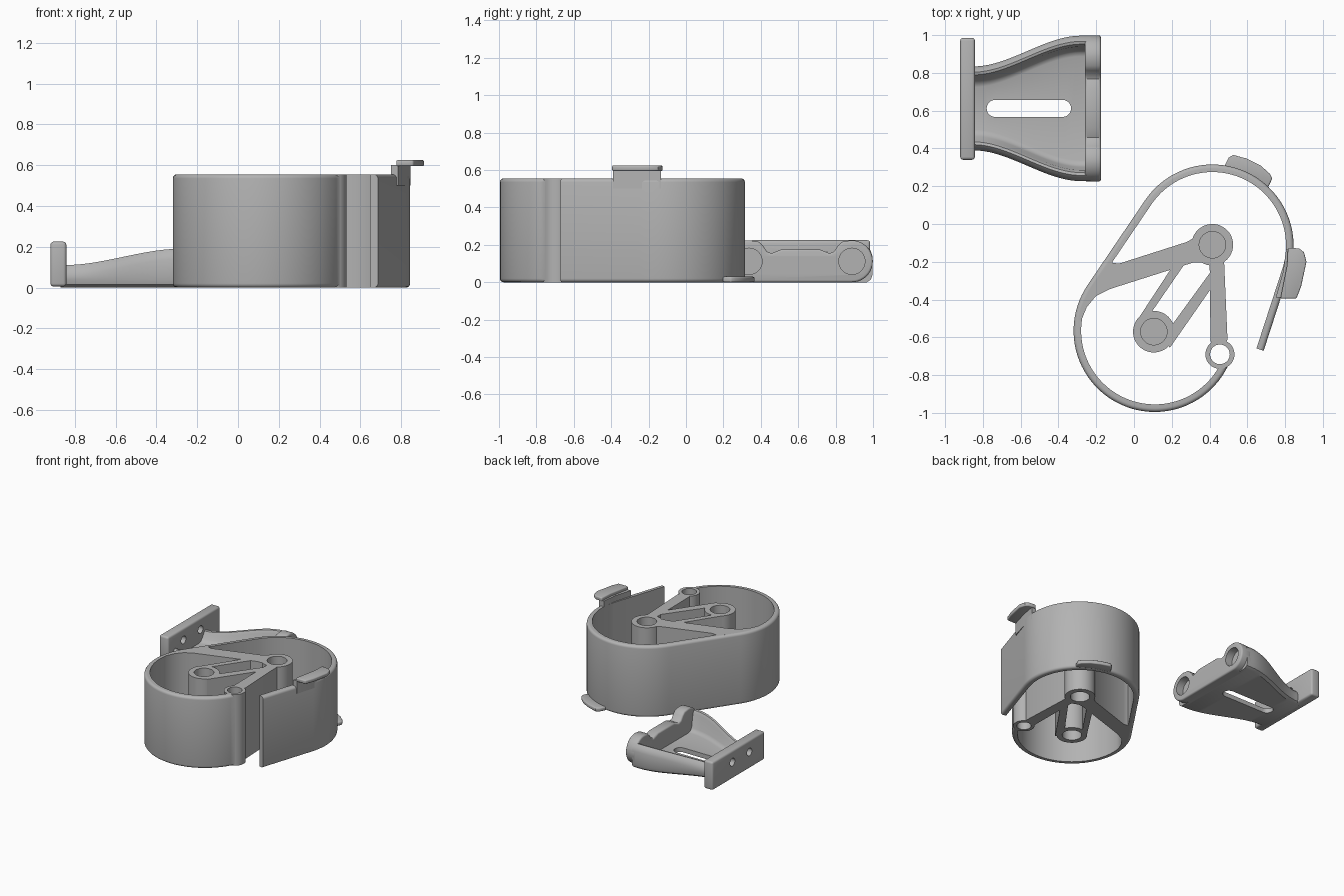
import bpy, bmesh, math
from mathutils import Vector

cube = bpy.data.objects.get("Cube")
if cube:
    bpy.data.objects.remove(cube, do_unlink=True)

grey = bpy.data.materials.new("plain grey")
grey.use_nodes = True
COLOUR = (0.45, 0.45, 0.45, 1)
grey.diffuse_color = COLOUR
grey.node_tree.nodes["Principled BSDF"].inputs["Base Color"].default_value = COLOUR


def finish(name, bm):
    bmesh.ops.recalc_face_normals(bm, faces=bm.faces)
    mesh = bpy.data.meshes.new(name)
    bm.to_mesh(mesh)
    bm.free()
    mesh.materials.append(grey)
    obj = bpy.data.objects.new(name, mesh)
    bpy.context.collection.objects.link(obj)
    return obj


def loft(name, rings):
    """Skin a list of equal closed rings and cap both ends."""
    bm = bmesh.new()
    rows = [[bm.verts.new(p) for p in ring] for ring in rings]
    n = len(rows[0])
    for a, b in zip(rows, rows[1:]):
        for i in range(n):
            bm.faces.new((a[i], a[(i + 1) % n], b[(i + 1) % n], b[i]))
    bm.faces.new(rows[0])
    bm.faces.new(rows[-1])
    return finish(name, bm)


def prism(name, outline, low, high, along_x=False):
    """Extrude an outline along z, or a (y, z) outline along x."""
    place = (lambda p, d: (d, *p)) if along_x else (lambda p, d: (*p, d))
    return loft(name, [[place(p, d) for p in outline] for d in (low, high)])


def arc(c, r, start, end, steps=40):
    angles = [math.radians(start + (end - start) * i / steps) for i in range(steps + 1)]
    return [(c[0] + r * math.cos(a), c[1] + r * math.sin(a)) for a in angles]


def disc(c, r):
    return arc(c, r, 0, 360, 48)[:-1]


def apply(obj, mod):
    bpy.context.view_layer.objects.active = obj
    bpy.ops.object.modifier_apply(modifier=mod.name)


def combine(obj, parts, operation):
    for part in parts:
        mod = obj.modifiers.new("combine", 'BOOLEAN')
        mod.operation, mod.solver, mod.object = operation, 'EXACT', part
        apply(obj, mod)
        bpy.data.objects.remove(part, do_unlink=True)


def bevel(obj, width):
    mod = obj.modifiers.new("bevel", 'BEVEL')
    mod.width, mod.segments, mod.limit_method = width, 3, 'ANGLE'
    mod.angle_limit = math.radians(50)
    apply(obj, mod)


def smooth(obj):
    bpy.ops.object.select_all(action='DESELECT')
    obj.select_set(True)
    bpy.context.view_layer.objects.active = obj
    bpy.ops.object.shade_smooth_by_angle(angle=math.radians(35))


# ---- Housing: curved wall with a rounded outer rim, ending in a straight flap
H = 0.555
LOWER, UPPER, RING = (0.11, -0.565), (0.415, -0.115), (0.455, -0.69)
R, THICK, FILLET = 0.43, 0.04, 0.02
path = [(LOWER, a) for a in range(-22, -215, -4)] + [(UPPER, a) for a in range(146, -19, -4)]
section = [(R - THICK, 0)]
section += arc((R - FILLET, FILLET), FILLET, -90, 0, 4)
section += arc((R - FILLET, H - FILLET), FILLET, 0, 90, 4)
section += [(R - THICK, H)]
rings = []
for c, a in path:
    d = Vector((math.cos(math.radians(a)), math.sin(math.radians(a)), 0))
    rings.append([Vector((c[0], c[1], z)) + d * r for r, z in section])
tangent = Vector((d.y, -d.x, 0))
rings.append([p + tangent * 0.445 for p in rings[-1]])
housing = loft("housing", rings)

# Arms, ribs, bosses and pivot ring inside the wall
BOSSES = [(0.415, -0.11), (0.105, -0.57)]
wide_arm = [(0.4, -0.03), (0.34, -0.06), (0.28, -0.095), (-0.08, -0.21), (-0.115, -0.205),
            (-0.115, -0.185), (-0.09, -0.13), (-0.22, -0.32), (-0.28, -0.44),
            (-0.295, -0.5), (-0.275, -0.5), (-0.25, -0.44), (-0.2, -0.38),
            (-0.13, -0.345), (0.31, -0.205), (0.4, -0.2)]
pivot_arm = [(0.4, -0.15), (0.405, -0.62), (0.43, -0.65), (0.48, -0.65), (0.495, -0.61), (0.475, -0.15)]
left_rib = [(0.03, -0.49), (0.22, -0.2), (0.29, -0.18), (0.07, -0.5)]
right_rib = [(0.19, -0.55), (0.43, -0.22), (0.43, -0.31), (0.19, -0.655), (0.15, -0.6)]
outlines = [wide_arm, pivot_arm, left_rib, right_rib, disc(RING, 0.077)]
outlines += [disc(c, 0.11) for c in BOSSES]
combine(housing, [prism("web", o, 0, H) for o in outlines], 'UNION')
cutters = [prism("pivot_hole", disc(RING, 0.052), -0.1, 1)]
for c in BOSSES:
    cutters += [prism("recess", disc(c, 0.07), lo, hi) for lo, hi in ((-0.1, 0.12), (H - 0.12, 1))]
combine(housing, cutters, 'DIFFERENCE')

# Latch tabs: raised one on the flap, low one at the back
raised = [(0.775, -0.395), (0.86, -0.395), (0.885, -0.33), (0.913, -0.2), (0.9, -0.15),
          (0.875, -0.13), (0.815, -0.125), (0.81, -0.22)]
low = [(0.475, 0.3), (0.5, 0.35), (0.525, 0.366), (0.6, 0.345), (0.67, 0.31),
       (0.72, 0.265), (0.732, 0.24), (0.71, 0.195), (0.6, 0.26)]
riser = [(0.75, -0.39), (0.785, -0.39), (0.825, -0.25), (0.845, -0.135), (0.805, -0.135), (0.79, -0.25)]
raised_tab = prism("raised_tab", raised, 0.595, 0.625)
low_tab = prism("low_tab", low, 0, 0.03)
tab_riser = prism("tab_riser", riser, 0.5, 0.6)
for tab in (raised_tab, low_tab):
    bevel(tab, 0.008)

# ---- Bracket: flared channel with rounded side rails
MID = 0.612


def channel(x):
    t = min(1, (x + 0.85) / 0.57)
    s = t * t * (3 - 2 * t)
    w, h = 0.222 + 0.163 * s, 0.11 + 0.08 * s
    half = [(w - 0.03, 0), (w - 0.008, 0.015), (w, 0.04), (w, h - 0.05), (w - 0.01, h - 0.02),
            (w - 0.03, h), (w - 0.045, h - 0.004), (w - 0.058, h - 0.025),
            (w - 0.075, 0.06), (w - 0.09, 0.042), (w - 0.11, 0.035)]
    other = [(-y, z) for y, z in reversed(half)]
    return [(x, MID + y, z) for y, z in half + other]


bracket = loft("bracket", [channel(-0.87 + 0.64 * i / 24) for i in range(25)])

# Cross bar with rounded ends and a dipped top
BOSS_Y, BOSS_Z, BOSS_R = 0.275, 0.112, 0.112
half = arc((BOSS_Y, BOSS_Z), BOSS_R, -90, 90, 20)
half += [(0.225, 0.218), (0.2, 0.195), (0.18, 0.165), (0.155, 0.155), (0.1, 0.177)]
bar = half + [(-y, z) for y, z in reversed(half)]
cross_bar = prism("cross_bar", [(MID + y, z) for y, z in bar], -0.26, -0.175, True)
bevel(cross_bar, 0.012)

# Mounting plate
corners = [(0.34, 0.005), (0.985, 0.005), (0.985, 0.225), (0.34, 0.225)]
plate = prism("mounting_plate", corners, -0.92, -0.842, True)
bevel(plate, 0.015)
combine(bracket, [cross_bar, plate], 'UNION')

# Slot, screw holes and bar recesses
slot = arc((-0.735, MID), 0.045, 90, 270, 16) + arc((-0.378, MID), 0.045, -90, 90, 16)
cutters = [prism("slot", slot, -0.1, 0.5)]
cutters += [prism("screw_hole", disc((y, 0.135), 0.03), -1, -0.7, True) for y in (0.53, 0.74)]
cutters += [prism("bar_recess", disc((MID + s * BOSS_Y, BOSS_Z), 0.07), -0.235, 0, True) for s in (-1, 1)]
combine(bracket, cutters, 'DIFFERENCE')

for obj in (housing, raised_tab, low_tab, tab_riser, bracket):
    smooth(obj)
